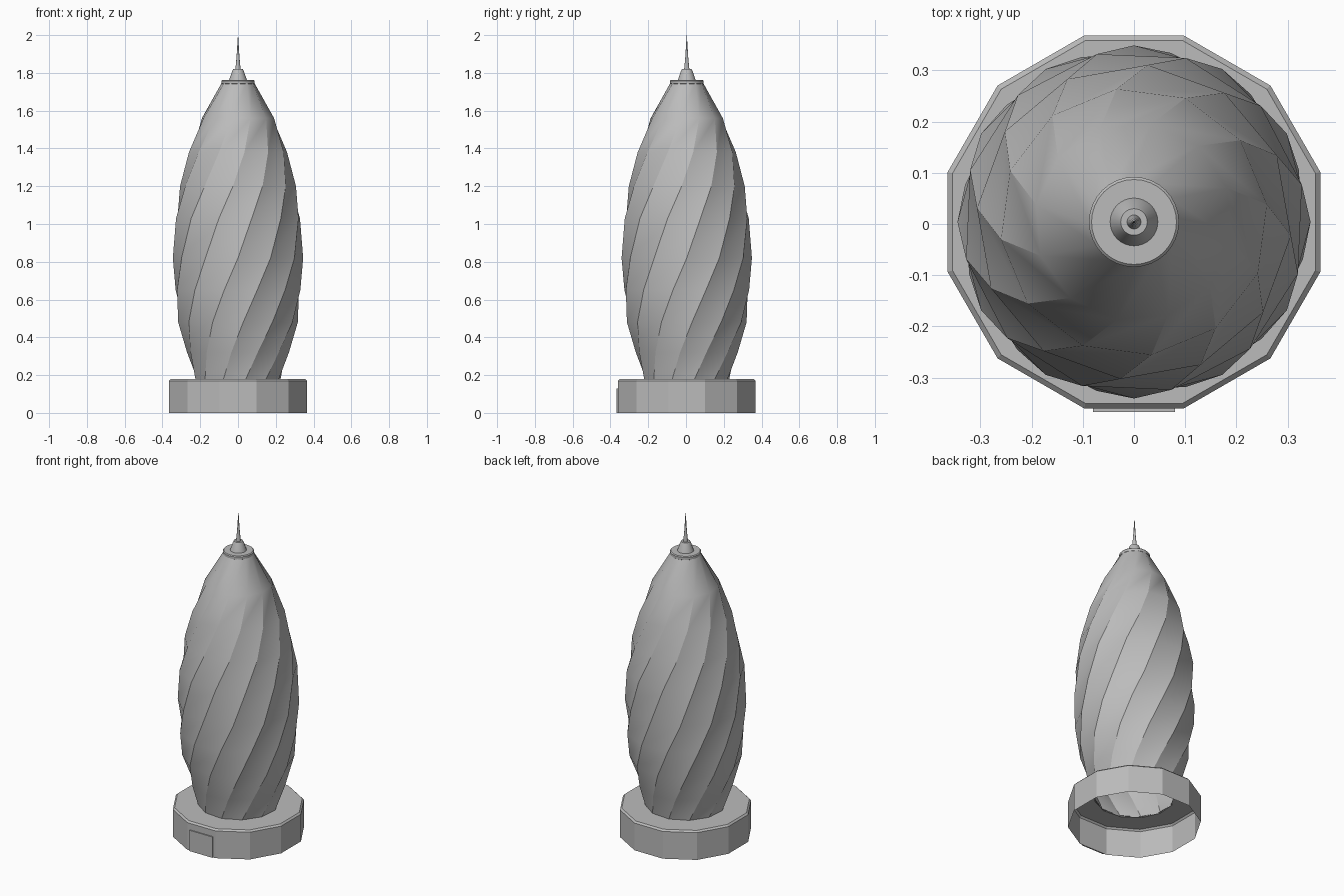
import bpy
import bmesh
from math import sin, cos, radians, pi

cube = bpy.data.objects.get("Cube")
if cube:
    bpy.data.objects.remove(cube, do_unlink=True)

OFFSET_Y = 0.004
SIDES = 12

grey = bpy.data.materials.new("plain grey")
grey.use_nodes = True
colour = (0.5, 0.5, 0.5, 1)
grey.diffuse_color = colour
grey.node_tree.nodes["Principled BSDF"].inputs["Base Color"].default_value = colour


def finish(name, bm, smooth_angle=None):
    """Turn a bmesh into a named, coloured object."""
    mesh = bpy.data.meshes.new(name)
    bm.to_mesh(mesh)
    bm.free()
    mesh.materials.append(grey)
    obj = bpy.data.objects.new(name, mesh)
    bpy.context.collection.objects.link(obj)
    if smooth_angle:
        bpy.ops.object.select_all(action="DESELECT")
        obj.select_set(True)
        bpy.context.view_layer.objects.active = obj
        bpy.ops.object.shade_smooth_by_angle(angle=radians(smooth_angle))
    return obj


def loft(profile, sides, start=0.0, twist=0.0, diagonal=False):
    """Join rings of (radius, z), each turned by twist from the one below."""
    bm = bmesh.new()
    rings = []
    for k, (r, z) in enumerate(profile):
        ring = []
        for j in range(sides):
            a = start + k * twist + 2 * pi * j / sides
            ring.append(bm.verts.new((r * cos(a), r * sin(a) + OFFSET_Y, z)))
        rings.append(ring)
    for low, high in zip(rings, rings[1:]):
        for j in range(sides):
            n = (j + 1) % sides
            if diagonal:
                bm.faces.new((low[j], low[n], high[n]))
                bm.faces.new((low[j], high[n], high[j]))
            else:
                bm.faces.new((low[j], low[n], high[n], high[j]))
    return bm


# Twisted tower body, open underneath
body_profile = [(0.228, 0.175), (0.272, 0.32), (0.318, 0.48), (0.338, 0.65),
                (0.345, 0.82), (0.336, 1.03), (0.308, 1.2), (0.262, 1.38),
                (0.194, 1.56), (0.085, 1.75)]
twist = radians(12.5)
finish("tower_body", loft(body_profile, SIDES, -4 * twist, twist, True), 40)

# Hollow twelve-sided base with a small bevel and a ring-shaped top
base_profile = [(0.377, 0), (0.377, 0.17), (0.367, 0.18), (0.226, 0.18)]
finish("base", loft(base_profile, SIDES, radians(15)))

# Door plate on the front of the base
bm = bmesh.new()
bmesh.ops.create_cube(bm, size=1)
for v in bm.verts:
    v.co = (v.co.x * 0.16, v.co.y * 0.008 - 0.363, (v.co.z + 0.5) * 0.13)
finish("door", bm)

# Round cap, collar and needle
cap_profile = [(0.001, 1.735), (0.08, 1.735), (0.088, 1.743), (0.088, 1.758),
               (0.083, 1.763), (0.001, 1.763)]
finish("cap", loft(cap_profile, 32), 30)
collar_profile = [(0.047, 1.762), (0.03, 1.812), (0.026, 1.82), (0.001, 1.82)]
finish("collar", loft(collar_profile, 32), 30)
finish("spire", loft([(0.014, 1.818), (0.008, 1.88), (0.0005, 2.0)], 16), 30)
